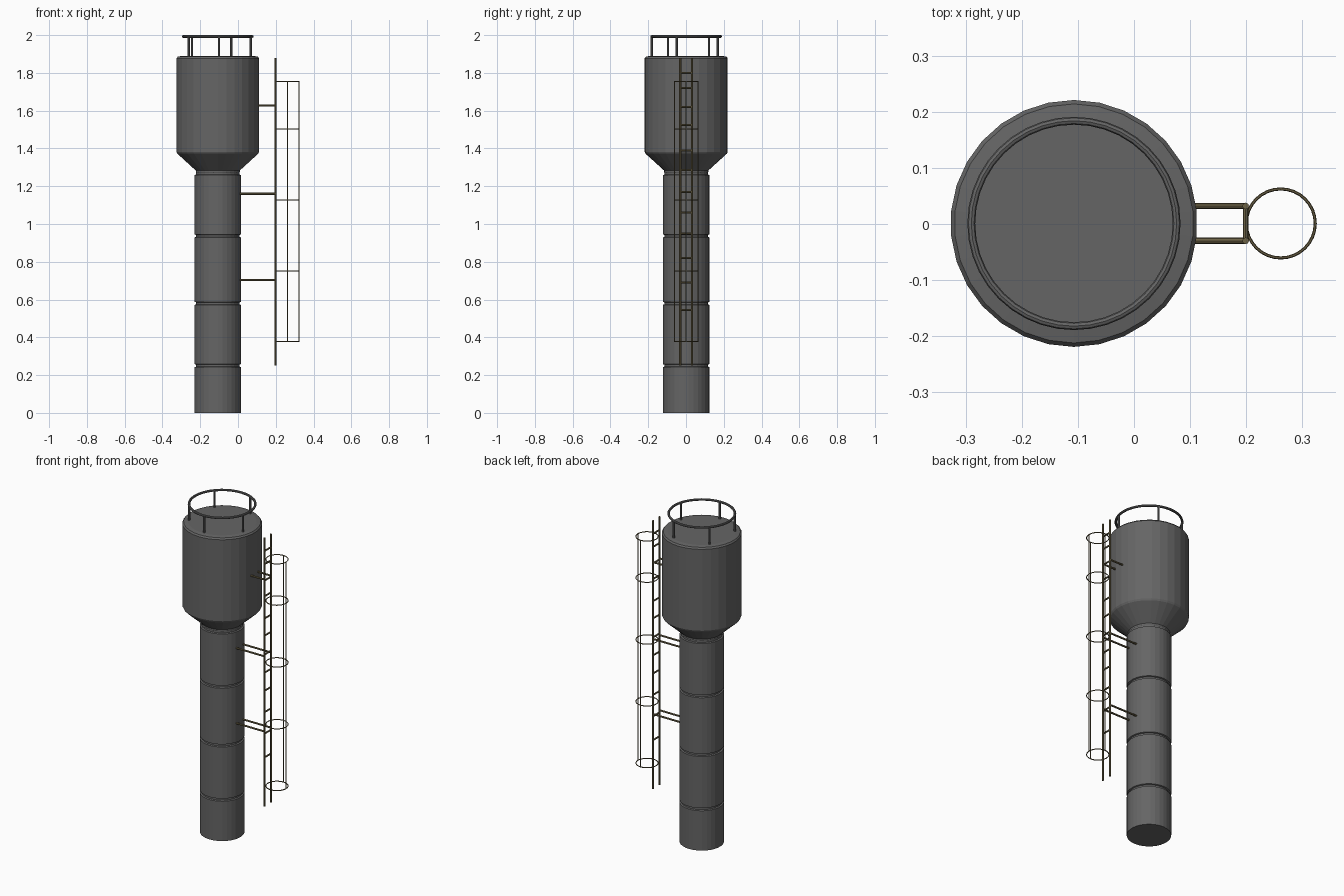
import bpy, bmesh, math
from mathutils import Vector

if "Cube" in bpy.data.objects:
    bpy.data.objects.remove(bpy.data.objects["Cube"])

AX, CY = -0.107, 0.001          # tower axis
LX, HALF = 0.199, 0.031         # ladder plane and half width
CAGE_X, CAGE_R = 0.2615, 0.0615


def material(name, rgb):
    m = bpy.data.materials.new(name)
    m.diffuse_color = (*rgb, 1)
    m.use_nodes = True
    m.node_tree.nodes["Principled BSDF"].inputs["Base Color"].default_value = m.diffuse_color
    return m


STEEL = material("dark_grey_steel", (0.13, 0.13, 0.13))
OLIVE = material("olive_ladder_paint", (0.15, 0.122, 0.06))


def finish(name, bm, mat):
    bmesh.ops.recalc_face_normals(bm, faces=bm.faces)
    me = bpy.data.meshes.new(name)
    bm.to_mesh(me)
    bm.free()
    me.materials.append(mat)
    ob = bpy.data.objects.new(name, me)
    bpy.context.collection.objects.link(ob)
    return ob


def lathe(bm, center, profile, n, closed=False):
    """Revolve (radius, z) points; ends are capped unless the profile is closed."""
    rings = [[bm.verts.new((center[0] + r * math.sin(2 * math.pi * i / n),
                            center[1] + r * math.cos(2 * math.pi * i / n), z))
              for i in range(n)] for r, z in profile]
    pairs = list(zip(rings, rings[1:]))
    if closed:
        pairs.append((rings[-1], rings[0]))
    else:
        bm.faces.new(rings[0])
        bm.faces.new(rings[-1])
    for a, b in pairs:
        for i in range(n):
            j = (i + 1) % n
            bm.faces.new((a[i], a[j], b[j], b[i]))


def hoop(bm, center, z, major, minor, n, sides=8):
    prof = [(major + minor * math.cos(2 * math.pi * k / sides),
             z + minor * math.sin(2 * math.pi * k / sides)) for k in range(sides)]
    lathe(bm, center, prof, n, closed=True)


def rod(bm, a, b, r, sides=8):
    a, b = Vector(a), Vector(b)
    d = b - a
    rot = d.to_track_quat('Z', 'Y').to_matrix().to_4x4()
    rot.translation = (a + b) / 2
    bmesh.ops.create_cone(bm, cap_ends=True, segments=sides, radius1=r, radius2=r,
                          depth=d.length, matrix=rot)


# column with grooved joints, conical neck and tank
R, G = 0.123, 0.115
profile = [(R, 0)]
for z in (0.25, 0.58, 0.937, 1.267):
    profile += [(R, z - 0.008), (G, z - 0.005), (G, z + 0.005), (R, z + 0.008)]
profile[-1] = (0.117, 1.275)
profile += [(0.117, 1.283), (0.215, 1.372), (0.22, 1.382),
            (0.22, 1.877), (0.213, 1.886), (0.19, 1.89)]
bm = bmesh.new()
lathe(bm, (AX, CY), profile, 30)
finish("tower_body", bm, STEEL)

# roof railing
bm = bmesh.new()
hoop(bm, (AX, CY), 1.993, 0.183, 0.007, 40)
finish("railing_hoop", bm, STEEL)
bm = bmesh.new()
for deg in (-88, -16, 67, 138.5, 212):
    a = math.radians(deg)
    x, y = AX + 0.182 * math.cos(a), CY + 0.182 * math.sin(a)
    rod(bm, (x, y, 1.88), (x, y, 1.993), 0.006)
finish("railing_posts", bm, STEEL)

# ladder rails, rungs and wall brackets
bm = bmesh.new()
for s in (-1, 1):
    rod(bm, (LX, CY + s * HALF, 0.25), (LX, CY + s * HALF, 1.88), 0.006)
finish("ladder_rails", bm, OLIVE)
bm = bmesh.new()
for z in (0.545, 0.69, 0.82, 0.95, 1.06, 1.17, 1.285, 1.39, 1.525, 1.62, 1.72, 1.80):
    rod(bm, (LX, CY - HALF, z), (LX, CY + HALF, z), 0.005)
finish("ladder_rungs", bm, OLIVE)
bm = bmesh.new()
for z, x0 in ((0.703, 0.0), (1.16, 0.0), (1.627, 0.1)):
    for s in (-1, 1):
        rod(bm, (x0, CY + s * HALF, z), (LX, CY + s * HALF, z), 0.0055)
finish("ladder_brackets", bm, OLIVE)

# safety cage
bm = bmesh.new()
for z in (0.377, 0.752, 1.128, 1.504, 1.755):
    hoop(bm, (CAGE_X, CY), z, CAGE_R, 0.0028, 32, 6)
finish("cage_hoops", bm, OLIVE)
bm = bmesh.new()
for deg in (-90, 0, 90):
    a = math.radians(deg)
    x, y = CAGE_X + CAGE_R * math.cos(a), CY + CAGE_R * math.sin(a)
    rod(bm, (x, y, 0.377), (x, y, 1.755), 0.0028, 6)
finish("cage_bars", bm, OLIVE)
